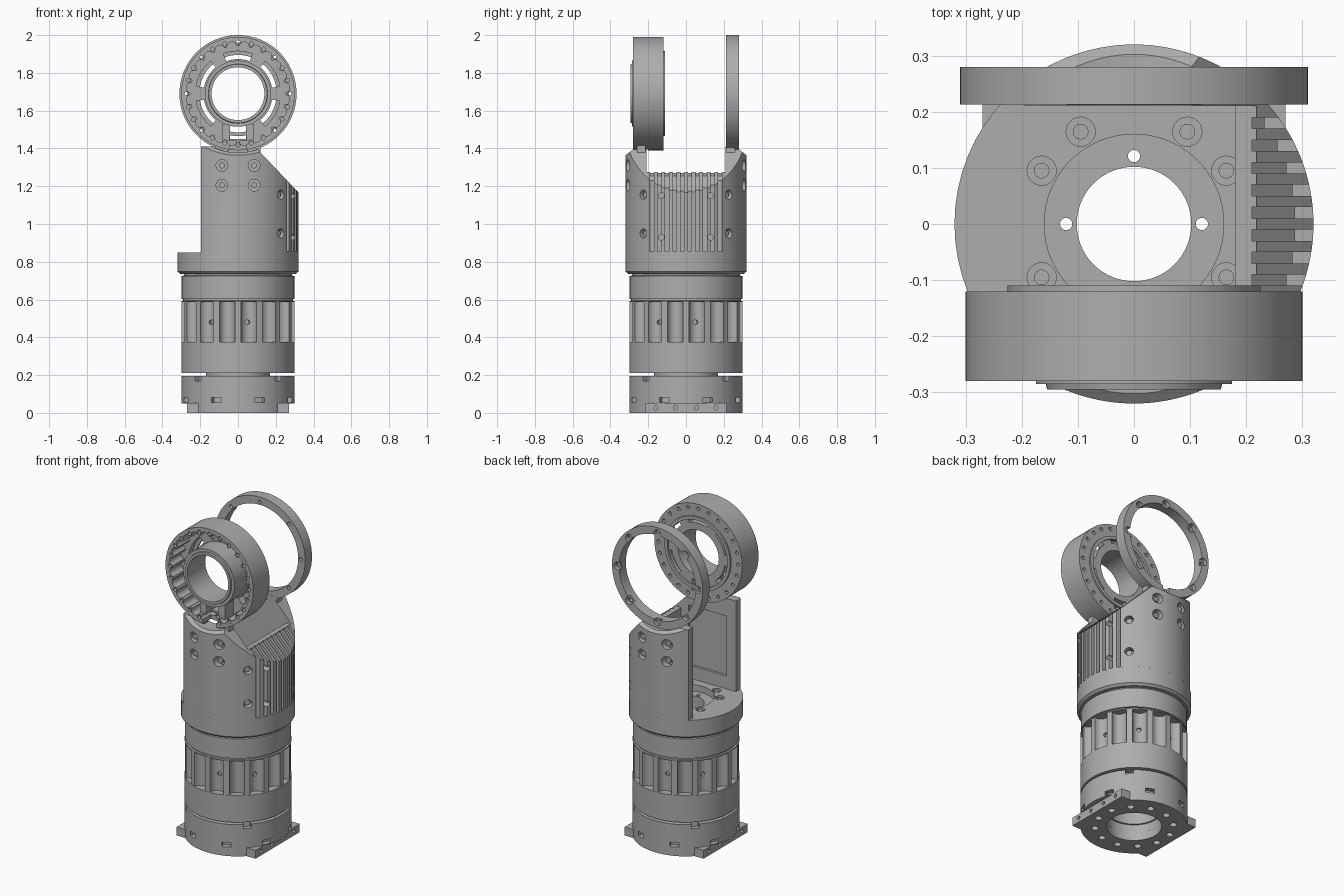
import bpy, bmesh
from math import pi, sin, cos, sqrt, radians
from mathutils import Matrix, Vector

if "Cube" in bpy.data.objects:
    bpy.data.objects.remove(bpy.data.objects["Cube"])

GREY = (0.42, 0.42, 0.42, 1)
metal = bpy.data.materials.new("machined_grey")
metal.use_nodes = True
metal.diffuse_color = GREY
metal.node_tree.nodes["Principled BSDF"].inputs["Base Color"].default_value = GREY

RING_Z = 1.69   # height of the joint axis
R = 0.3         # main body radius


def finish(name, bm):
    bmesh.ops.recalc_face_normals(bm, faces=bm.faces)
    me = bpy.data.meshes.new(name)
    bm.to_mesh(me)
    bm.free()
    me.materials.append(metal)
    ob = bpy.data.objects.new(name, me)
    bpy.context.collection.objects.link(ob)
    return ob


def lathe(name, profile, axis="Z", segs=64):
    """Revolve a closed (radius, position) loop about z or the joint axis."""
    bm = bmesh.new()
    rows = []
    for i in range(segs):
        c, s = cos(2 * pi * i / segs), sin(2 * pi * i / segs)
        rows.append([bm.verts.new((r * c, r * s, h) if axis == "Z" else (r * c, h, RING_Z + r * s))
                     for r, h in profile])
    n = len(profile)
    for i in range(segs):
        a, b = rows[i], rows[(i + 1) % segs]
        for j in range(n):
            k = (j + 1) % n
            bm.faces.new((a[j], b[j], b[k], a[k]))
    return finish(name, bm)


def prism(bm, pts, lo, hi, axis="Z"):
    """Extrude a 2D outline along one axis."""
    place = {"Z": lambda a, b, h: (a, b, h), "Y": lambda a, b, h: (a, h, b),
             "X": lambda a, b, h: (h, a, b)}[axis]
    low = [bm.verts.new(place(a, b, lo)) for a, b in pts]
    top = [bm.verts.new(place(a, b, hi)) for a, b in pts]
    n = len(pts)
    bm.faces.new(low)
    bm.faces.new(top[::-1])
    for i in range(n):
        bm.faces.new((low[i], top[i], top[(i + 1) % n], low[(i + 1) % n]))


def box(bm, lo, hi, turn=0):
    size = [b - a for a, b in zip(lo, hi)]
    mid = [(a + b) / 2 for a, b in zip(lo, hi)]
    m = Matrix.Rotation(turn, 4, "Z") @ Matrix.Translation(mid) @ Matrix.Diagonal((*size, 1))
    bmesh.ops.create_cube(bm, size=1, matrix=m)


def rod(bm, centre, direction, r, depth, segs=16):
    m = Matrix.Translation(centre) @ Vector(direction).to_track_quat("Z", "Y").to_matrix().to_4x4()
    bmesh.ops.create_cone(bm, cap_ends=True, segments=segs, radius1=r, radius2=r, depth=depth, matrix=m)


def circle(r, segs=64, z=0):
    return [(r * cos(2 * pi * i / segs), z + r * sin(2 * pi * i / segs)) for i in range(segs)]


def lobes(n, r, notch, sign, z=0):
    """Circle with n round scallops going in (-1) or out (+1)."""
    pts = []
    for i in range(n):
        a = 2 * pi * (i + 0.5) / n
        for j in range(9):
            t = -pi / 2 + pi * j / 8
            u, v = r + sign * notch * cos(t), notch * sin(t)
            pts.append((u * cos(a) - v * sin(a), z + u * sin(a) + v * cos(a)))
    return pts


def boolean(ob, fill, op="DIFFERENCE"):
    """Apply a boolean with shapes added by fill(bm)."""
    bm = bmesh.new()
    fill(bm)
    tool = finish("helper", bm)
    tool.hide_render = True
    mod = ob.modifiers.new("cut", "BOOLEAN")
    mod.operation, mod.solver, mod.object = op, "EXACT", tool
    dg = bpy.context.evaluated_depsgraph_get()
    me = bpy.data.meshes.new_from_object(ob.evaluated_get(dg))
    ob.modifiers.clear()
    ob.data = me
    bpy.data.objects.remove(tool)


def make(name, fill):
    bm = bmesh.new()
    fill(bm)
    return finish(name, bm)


def polar(r, deg, h, axis="Z"):
    c, s = r * cos(radians(deg)), r * sin(radians(deg))
    return (c, s, h) if axis == "Z" else (c, h, RING_Z + s)


# Base: plate with two flat sides and corner tabs, bolt holes below
base_plate = make("base_plate", lambda b: prism(b, circle(R), 0, 0.052))
boolean(base_plate, lambda b: [box(b, (s * 0.37 - 0.1, -0.4, -0.1), (s * 0.37 + 0.1, 0.4, 0.2)) for s in (-1, 1)])
boolean(base_plate, lambda b: box(b, (-0.27, -0.215, 0), (0.27, 0.215, 0.052)), "UNION")
boolean(base_plate, lambda b: rod(b, (0, 0, 0), (0, 0, 1), 0.155, 0.3, 48))
boolean(base_plate, lambda b: [rod(b, polar(0.22, 30 * i + 15, 0), (0, 0, 1), 0.02, 0.08) for i in range(12)])
boolean(base_plate, lambda b: [rod(b, (s * 0.27, y, 0.027), (1, 0, 0), 0.011, 0.04)
                               for s in (-1, 1) for y in (-0.16, -0.055, 0.055, 0.16)])

base_ring = lathe("base_ring", [(0.155, 0.05), (R, 0.05), (R, 0.196), (0.155, 0.196)])
boolean(base_ring, lambda b: [box(b, (0.27, -0.027, 0.055), (0.33, 0.027, 0.082), radians(22.5 + 45 * i)) for i in range(8)])
boolean(base_ring, lambda b: [box(b, (0.27, -0.022, 0.17), (0.33, 0.022, 0.22), radians(45 + 90 * i)) for i in range(4)])
lathe("output_shaft", [(0.145, 0.1), (0.17, 0.1), (0.17, 0.3), (0.145, 0.3)])

# Motor housing: plain ring, fluted barrel, upper collar
lathe("lower_ring", [(0.15, 0.21), (R, 0.21), (R, 0.375), (0.15, 0.375)])
barrel = make("fluted_barrel", lambda b: prism(b, lobes(16, R - 0.004, 0.042, -1), 0.375, 0.588))
boolean(barrel, lambda b: rod(b, (0, 0, 0.5), (0, 0, 1), 0.15, 1, 48))
boolean(barrel, lambda b: [rod(b, polar(R, 22.5 * i + 11.25, 0.48), polar(1, 22.5 * i + 11.25, 0), 0.013, 0.12)
                           for i in range(0, 16, 2)])
lathe("upper_collar", [(0.15, 0.586), (0.3, 0.586), (0.3, 0.592), (0.29, 0.594), (0.29, 0.602), (0.298, 0.604),
                       (0.298, 0.724), (0.287, 0.728), (0.287, 0.745), (0.15, 0.745)])

# Flange under the fork, with pierced centre and screw recesses
flange = lathe("fork_flange", [(0.102, 0.735), (0.306, 0.735), (0.32, 0.748), (0.32, 0.85),
                               (0.16, 0.85), (0.16, 0.81), (0.102, 0.81)])
boolean(flange, lambda b: [rod(b, polar(0.121, 90 * i, 0.78), (0, 0, 1), 0.011, 0.2) for i in range(4)])
SCREWS = [30, 60, 120, 150, 210, 240, 300, 330]
boolean(flange, lambda b: [rod(b, polar(0.19, a, 0.85), (0, 0, 1), 0.026, 0.04, 24) for a in SCREWS])
make("flange_screws", lambda b: [rod(b, polar(0.19, a, 0.835), (0, 0, 1), 0.014, 0.02) for a in SCREWS])


# Fork: round shell open on one side, sloped shoulder, curved top
def shell_outline(b):
    arc = [p for p in circle(0.32, 96) if p[0] > -0.19]
    y = sqrt(0.32 ** 2 - 0.195 ** 2)
    arc.sort(key=lambda p: Vector((0, -1)).angle_signed(Vector(p)) if p[1] < 0 and p[0] < 0 else 0)
    angles = [radians(-127.5 + 255 * i / 68) for i in range(69)]
    prism(b, [(-0.195, -y)] + [(0.32 * cos(a), 0.32 * sin(a)) for a in angles] + [(-0.195, y)], 0.85, 1.41)


fork = make("fork", shell_outline)
boolean(fork, lambda b: box(b, (-0.4, -0.21, 0.8), (0.18, 0.21, 1.6)))
boolean(fork, lambda b: box(b, (0.1, -0.2101, 1.27), (0.218, 0.2101, 1.6)))
boolean(fork, lambda b: prism(b, [(0.08, 1.42), (0.36, 1.125), (0.36, 1.6), (0.08, 1.6)], -0.4, 0.4, "Y"))
boolean(fork, lambda b: rod(b, (0, 0, RING_Z), (0, 1, 0), 0.312, 1, 96))
boolean(fork, lambda b: [prism(b, [(s * 0.35, 1.34), (s * 0.25, 1.42), (s * 0.35, 1.5)], -0.4, 0.4, "X") for s in (-1, 1)])
# shallow pocket inside the front arm
boolean(fork, lambda b: box(b, (-0.13, -0.225, 0.93), (0.13, -0.2, 1.3)))


def fin_slots(b):
    for i in range(10):
        y = -0.18 + 0.04 * i
        x = sqrt(0.32 ** 2 - y * y) - 0.032
        prism(b, [(x, 0.855), (0.36, 0.855), (0.36, 1.4), (0.21, 1.4), (0.21, 1.255), (x, 1.255 - (x - 0.21) * 1.05)],
              y - 0.01, y + 0.01, "Y")


boolean(fork, fin_slots)
BOLTS = [((x, s * 0.31, z), (0, s, 0)) for s in (-1, 1) for x in (-0.085, 0.085) for z in (1.205, 1.31)]
BOLTS += [((0.225, s * 0.225, z), (1, s, 0)) for s in (-1, 1) for z in (0.95, 1.155)]
boolean(fork, lambda b: [rod(b, p, d, 0.031 if d[0] == 0 else 0.025, 0.07, 24) for p, d in BOLTS])
boolean(fork, lambda b: [rod(b, (0.3, y, z), (1, 0, 0), 0.015, 0.12) for y in (-0.13, 0.13) for z in (0.93, 1.15)])
make("fork_bolts", lambda b: [rod(b, Vector(p) - Vector(d).normalized() * 0.025, d, 0.016, 0.02) for p, d in BOLTS])


# Necks joining the fork arms to the rings
def necks(b):
    for s in (-1, 1):
        box(b, (s * 0.085 - 0.035, -0.26, 1.32), (s * 0.085 + 0.035, -0.215, 1.415))
    box(b, (-0.12, 0.212, 1.32), (0.12, 0.26, 1.415))


make("ring_necks", necks)

# Front joint ring: scalloped rim, windowed web and hub
rim = make("front_rim", lambda b: prism(b, circle(R, 96, RING_Z), -0.28, -0.12, "Y"))
boolean(rim, lambda b: prism(b, lobes(24, 0.25, 0.026, 1, RING_Z), -0.4, -0.165, "Y"))
boolean(rim, lambda b: rod(b, (0, 0, RING_Z), (0, 1, 0), 0.16, 1, 64))


def windows(b):
    for i in range(5):
        a = [radians(-30 + 60 * i - 20 + 5 * j) for j in range(9)]
        pts = [(0.225 * cos(t), RING_Z + 0.225 * sin(t)) for t in a]
        pts += [(0.183 * cos(t), RING_Z + 0.183 * sin(t)) for t in a[::-1]]
        prism(b, pts, -0.2, 0, "Y")


boolean(rim, windows)
boolean(rim, lambda b: box(b, (-0.085, -0.25, 1.44), (0.085, -0.14, 1.53)), "UNION")
boolean(rim, lambda b: box(b, (-0.042, -0.4, 1.45), (0.042, 0, 1.526)))
boolean(rim, lambda b: box(b, (-0.045, -0.4, 1.3), (0.045, -0.2, 1.46)))
boolean(rim, lambda b: [rod(b, polar(0.272, 15 * i, -0.2, "Y"), (0, 1, 0), 0.011, 0.4, 12) for i in range(24)])
lathe("front_hub", [(0.14, -0.295), (0.155, -0.295), (0.157, -0.285), (0.175, -0.285), (0.175, -0.12), (0.14, -0.12)], "Y")
lathe("rear_lip", [(0.205, -0.125), (0.225, -0.125), (0.225, -0.11), (0.205, -0.11)], "Y")

# Back joint ring with pocketed bolt holes
back_ring = lathe("back_ring", [(0.262, 0.213), (0.31, 0.213), (0.31, 0.28), (0.262, 0.28)], "Y", 96)
boolean(back_ring, lambda b: [rod(b, polar(0.272, 45 * i + 90, 0.29, "Y"), (0, 1, 0), 0.024, 0.07, 24) for i in range(8)])
boolean(back_ring, lambda b: [rod(b, polar(0.28, 45 * i + 90, 0.25, "Y"), (0, 1, 0), 0.011, 0.4) for i in range(8)])

# Smooth shading with crisp machined edges
bpy.ops.object.select_all(action="DESELECT")
for ob in bpy.context.collection.objects:
    if ob.type == "MESH":
        ob.select_set(True)
        bpy.context.view_layer.objects.active = ob
bpy.ops.object.shade_smooth_by_angle(angle=radians(30))
